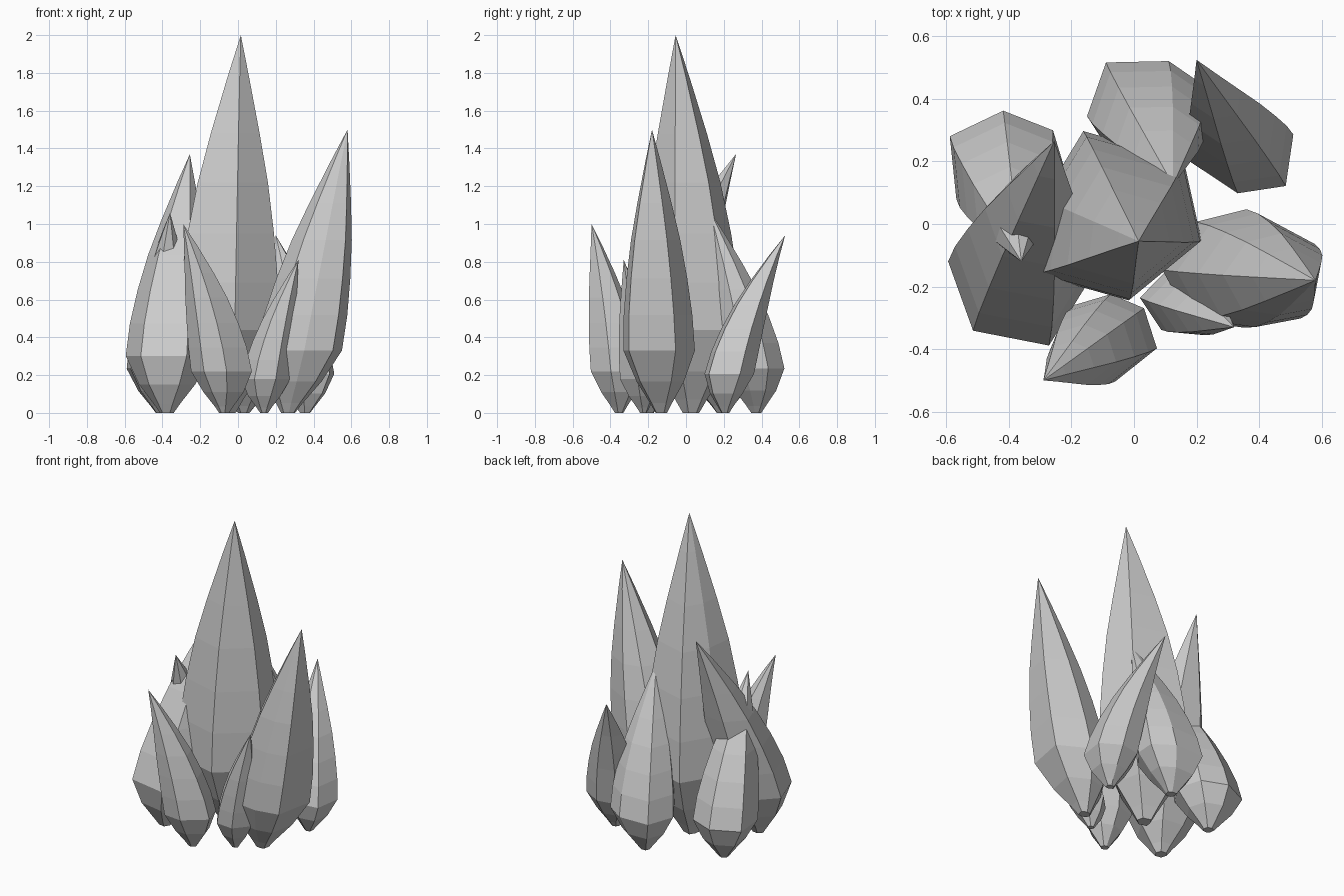
import bpy, bmesh, math

if "Cube" in bpy.data.objects:
    bpy.data.objects.remove(bpy.data.objects["Cube"])

grey = bpy.data.materials.new("light_grey")
grey.diffuse_color = (0.6, 0.6, 0.6, 1)
grey.use_nodes = True
grey.node_tree.nodes["Principled BSDF"].inputs["Base Color"].default_value = grey.diffuse_color

# Shared tongue profile: (fraction of height, fraction of widest radius)
PROFILE = [(0, .16), (.035, .31), (.11, .66), (.22, 1), (.345, .96), (.475, .85),
           (.61, .69), (.74, .48), (.89, .21)]


def flame(name, base, tip, corners, bend=1.5):
    """Faceted teardrop bending from base to tip; corners are (angle, widest radius)."""
    bm = bmesh.new()
    n = len(corners)
    rings = []
    for t, r in PROFILE:
        k = t ** bend
        cx = base[0] + (tip[0] - base[0]) * k
        cy = base[1] + (tip[1] - base[1]) * k
        rings.append([bm.verts.new((cx + d * r * math.cos(math.radians(a)),
                                    cy + d * r * math.sin(math.radians(a)),
                                    t * tip[2])) for a, d in corners])
    point = bm.verts.new(tip)
    for lo, hi in zip(rings, rings[1:]):
        for i in range(n):
            j = (i + 1) % n
            bm.faces.new((lo[i], lo[j], hi[j], hi[i]))
    for i in range(n):
        bm.faces.new((rings[-1][i], rings[-1][(i + 1) % n], point))
    bm.faces.new(rings[0][::-1])
    bmesh.ops.recalc_face_normals(bm, faces=bm.faces)
    mesh = bpy.data.meshes.new(name)
    bm.to_mesh(mesh)
    bm.free()
    mesh.materials.append(grey)
    obj = bpy.data.objects.new(name, mesh)
    bpy.context.collection.objects.link(obj)


# Tall centre tongue
flame("centre_flame", (-.055, .025), (.015, -.055, 2.0),
      [(42, .28), (112, .3), (165, .25), (213, .325), (277, .265), (345, .275)], 1.7)
# Ring of leaning tongues around it
flame("right_flame", (.265, -.13), (.58, -.18, 1.5),
      [(20, .245), (78, .19), (130, .19), (182, .23), (230, .22), (279, .195), (318, .245)], 1.15)
flame("front_right_small_flame", (.14, -.225), (.32, -.33, .81),
      [(45, .11), (110, .11), (180, .14), (235, .125), (290, .12), (350, .12)])
flame("front_left_flame", (-.075, -.355), (-.29, -.5, 1.0),
      [(38, .16), (82, .145), (135, .15), (185, .155), (235, .15), (284, .14), (350, .17)], 1.6)
flame("left_flame", (-.375, -.2), (-.255, .265, 1.37),
      [(50, .2), (115, .2), (174, .235), (232, .25), (290, .26), (350, .22)], 1.4)
flame("back_left_flame", (-.405, .19), (-.36, -.12, 1.06),
      [(45, .2), (95, .205), (147, .225), (205, .185), (250, .18), (300, .18), (355, .19)])
flame("back_flame", (.03, .37), (.125, .125, 1.07),
      [(25, .215), (68, .19), (127, .215), (180, .19), (240, .18), (300, .18), (350, .19)])
flame("back_right_flame", (.355, .21), (.2, .525, .94),
      [(16, .175), (70, .13), (130, .13), (194, .165), (266, .14), (321, .185)], 1.6)
